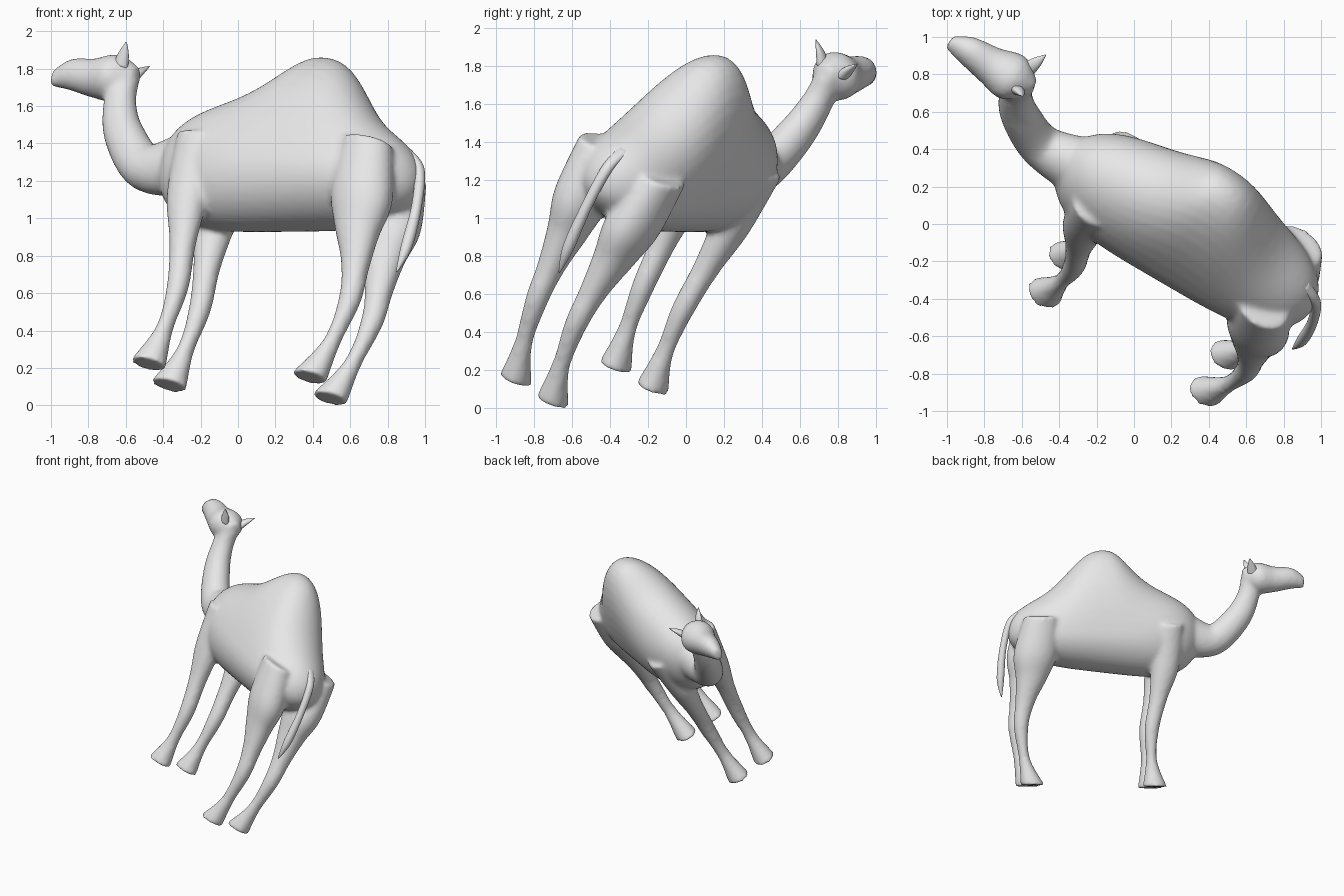
import bpy, bmesh, math
from mathutils import Matrix, Vector

cube = bpy.data.objects.get("Cube")
if cube:
    bpy.data.objects.remove(cube, do_unlink=True)

# The animal is built along x = forward, y = its left, z = up, and posed tilted
forward = Vector((-0.85, 0.52, 0.07)).normalized()
up = forward.cross(Vector((-0.43, -0.77, 0.45))).normalized()
left = up.cross(forward)
pose = Matrix((forward, left, up)).transposed().to_4x4()
pose.translation = (0, -0.55, 0.1)

grey = bpy.data.materials.new("plain_grey")
grey.use_nodes = True
grey.diffuse_color = (0.8, 0.8, 0.8, 1)
grey.node_tree.nodes["Principled BSDF"].inputs["Base Color"].default_value = grey.diffuse_color

SIDES = 40
ANGLES = [math.tau * k / SIDES for k in range(SIDES)]
MIRROR = {"left": 1, "right": -1}


def skin(bm, rings):
    """Join a row of closed rings of points into a capped tube."""
    rows = [[bm.verts.new(point) for point in ring] for ring in rings]
    bm.faces.new(rows[0])
    bm.faces.new(rows[-1])
    for low, high in zip(rows, rows[1:]):
        for k in range(SIDES):
            bm.faces.new((low[k - 1], low[k], high[k], high[k - 1]))


def spline(stations, steps=6):
    """Pass a smooth curve through the stations, radii included."""
    rows = [Vector(s) for s in stations]
    rows = [rows[0]] + rows + [rows[-1]]
    for before, start, end, after in zip(rows, rows[1:], rows[2:], rows[3:]):
        for step in range(steps):
            t = step / steps
            ease = t * t * (3 - 2 * t)
            leave = (end - before) / 2 * t * (1 - t) ** 2
            arrive = (after - start) / 2 * t * t * (1 - t)
            yield start.lerp(end, ease) + leave - arrive
    yield rows[-1]


def limb(bm, stations, axis=None):
    """Tube through (x, y, z, depth, width); rings face axis, or the path if none is given."""
    rows = list(spline(stations))
    rings = []
    for i, row in enumerate(rows):
        ahead, behind = rows[min(i + 1, len(rows) - 1)], rows[max(i - 1, 0)]
        normal = axis or Vector((ahead - behind)[:3]).normalized()
        side = Vector((0, 1, 0))
        depth = normal.cross(side).normalized()
        rings.append([Vector(row[:3]) + depth * row[3] * math.sin(a) + side * row[4] * math.cos(a)
                      for a in ANGLES])
    skin(bm, rings)


def finish(bm, name):
    """Turn the mesh into a posed, smooth, coloured object."""
    bmesh.ops.recalc_face_normals(bm, faces=bm.faces[:])
    for face in bm.faces:
        face.smooth = True
    mesh = bpy.data.meshes.new(name)
    bm.to_mesh(mesh)
    bm.free()
    mesh.materials.append(grey)
    obj = bpy.data.objects.new(name, mesh)
    bpy.context.scene.collection.objects.link(obj)
    obj.matrix_world = pose
    return obj


def torso_ring(s):
    """Cross-section of the barrel at s from -1 (rump) to 1 (chest), hump included."""
    x = 0.1 + 0.79 * s
    swell = math.sqrt(1 - s ** 4)
    from_peak = abs(s) * 0.79
    if s < 0:
        hump = math.exp(-(from_peak / 0.36) ** 2.4)
    else:
        hump = 1 / (1 + (from_peak / 0.27) ** 2.4)
    above = 0.3 * swell + 0.39 * hump
    below = (0.3 + 0.1 * x) * swell
    width = 0.3 * swell ** 1.1
    return [Vector((x, width * math.cos(a),
                    1.27 + math.sin(a) * (above if math.sin(a) > 0 else below)))
            for a in ANGLES]


X_AXIS, Z_AXIS = Vector((1, 0, 0)), Vector((0, 0, 1))
body = bmesh.new()

# Torso with hump, rings crowded towards both ends
count = 44
skin(body, [torso_ring(-math.cos(math.pi * k / count)) for k in range(1, count)])

# Neck: forward, height, radius
neck = [(0.75, 1.28, 0.18), (1, 1.24, 0.13), (1.2, 1.42, 0.11), (1.29, 1.6, 0.09), (1.31, 1.75, 0.08)]
limb(body, [(x, 0, z, r, 0.9 * r) for x, z, r in neck])

# Head: deep cheeks tapering into a narrower muzzle
head = [(1.24, 1.76, 0.06), (1.36, 1.75, 0.125), (1.5, 1.74, 0.105), (1.65, 1.75, 0.085), (1.75, 1.72, 0.05)]
limb(body, [(x, 0, z, r, 3 * r ** 1.5) for x, z, r in head], X_AXIS)

# Legs: shoulder or thigh down to knee or hock, ankle and broad foot
fore_leg = [(0.6, 1.35, 0.13), (0.58, 1, 0.115), (0.53, 0.75, 0.075), (0.48, 0.5, 0.06),
            (0.48, 0.25, 0.045), (0.51, 0.03, 0.1)]
hind_leg = [(-0.44, 1.4, 0.15), (-0.49, 1.1, 0.18), (-0.52, 0.9, 0.13), (-0.57, 0.7, 0.08),
            (-0.6, 0.5, 0.06), (-0.57, 0.25, 0.045), (-0.5, 0.03, 0.1)]
for leg in (fore_leg, hind_leg):
    for side in MIRROR.values():
        limb(body, [(x, side * (0.125 + 0.04 * z * z), z, r, 0.02 + 0.65 * r) for x, z, r in leg], Z_AXIS)

# Fuse the parts under one soft skin
body = finish(body, "body")
fuse = body.modifiers.new("fuse", "REMESH")
fuse.mode = "VOXEL"
fuse.voxel_size = 0.016
fuse.use_smooth_shade = True
soften = body.modifiers.new("soften", "SMOOTH")
soften.iterations = 9

# Tail hanging from the rump
tail = bmesh.new()
path = [(-0.56, 1.47, 0.03), (-0.67, 1.37, 0.03), (-0.73, 1.15, 0.028), (-0.75, 0.9, 0.03), (-0.74, 0.75, 0.004)]
limb(tail, [(x, 0, z, r, r) for x, z, r in path], Z_AXIS)
finish(tail, "tail")

# Pointed ears splayed outwards
for name, side in MIRROR.items():
    ear = bmesh.new()
    path = [(1.32, 0.06, 1.78, 0.045), (1.3, 0.1, 1.85, 0.03), (1.28, 0.14, 1.9, 0.004)]
    limb(ear, [(x, side * y, z, r, 0.8 * r) for x, y, z, r in path], Z_AXIS)
    finish(ear, name + "_ear")
